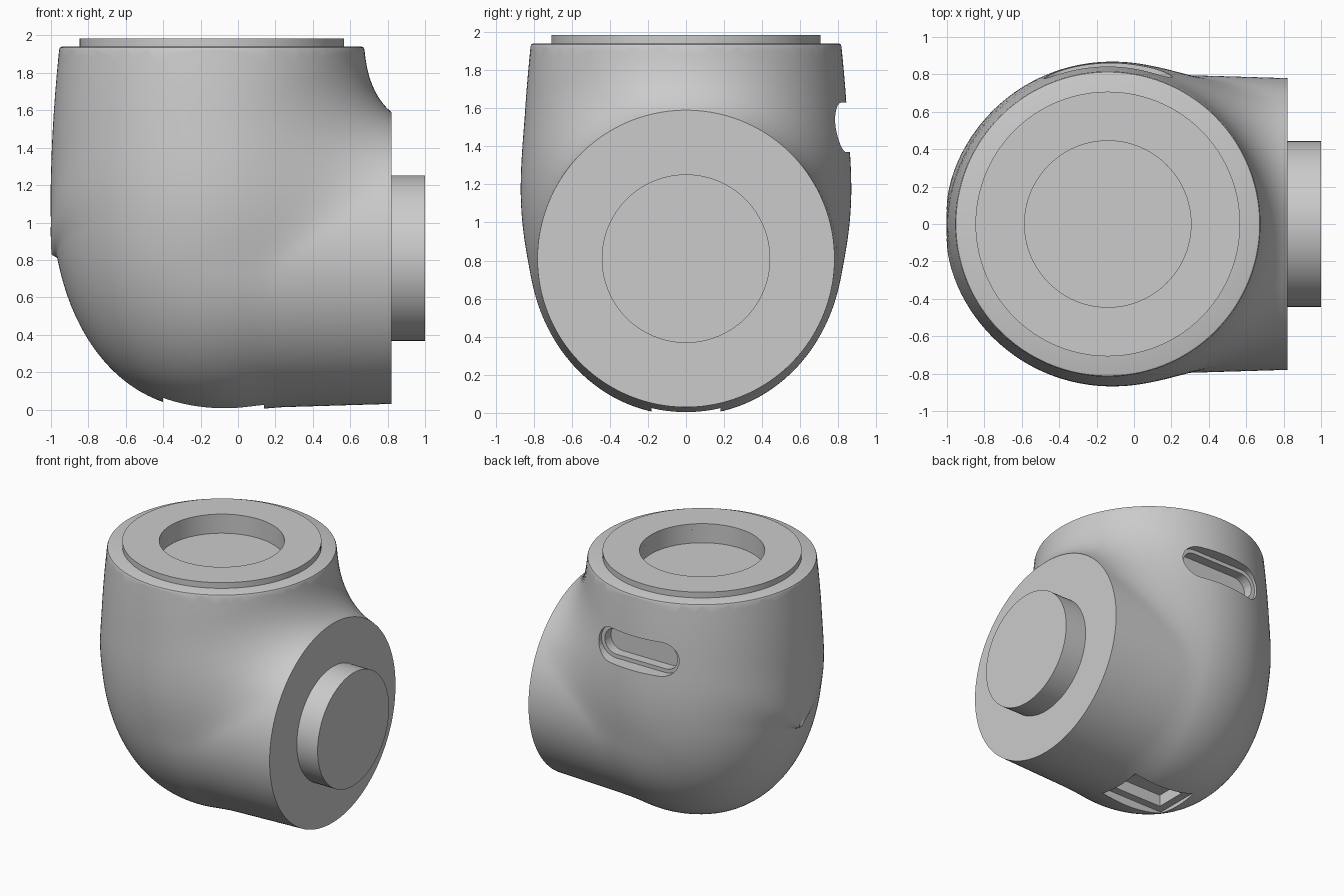
import bpy, bmesh, math
from mathutils import Vector, Matrix

if "Cube" in bpy.data.objects:
    bpy.data.objects.remove(bpy.data.objects["Cube"])

CX, AZ = -0.14, 0.81            # upright axis x, side neck axis height
END, NECK_R = 0.82, 0.78        # neck end plane and radius
RIM = 1.925                     # height where the rim starts to round over

grey = bpy.data.materials.new("grey")
grey.diffuse_color = (0.60, 0.60, 0.60, 1)
grey.use_nodes = True
grey.node_tree.nodes["Principled BSDF"].inputs["Base Color"].default_value = grey.diffuse_color


def shade(ob, angle=30):
    bpy.ops.object.select_all(action='DESELECT')
    ob.select_set(True)
    bpy.context.view_layer.objects.active = ob
    bpy.ops.object.shade_smooth_by_angle(angle=math.radians(angle))


def finish(name, bm, smooth=True):
    bmesh.ops.recalc_face_normals(bm, faces=bm.faces[:])
    me = bpy.data.meshes.new(name)
    bm.to_mesh(me)
    bm.free()
    ob = bpy.data.objects.new(name, me)
    bpy.context.collection.objects.link(ob)
    me.materials.append(grey)
    if smooth:
        shade(ob)
    return ob


def bridge(bm, a, b):
    """Quads between two closed vertex loops of equal length."""
    for i in range(len(a)):
        n = (i + 1) % len(a)
        bm.faces.new((a[i], a[n], b[n], b[i]))


def prism(name, outline, to_world, lo, hi):
    bm = bmesh.new()
    a, b = ([bm.verts.new(to_world(u, v, w)) for u, v in outline] for w in (lo, hi))
    bridge(bm, a, b)
    bm.faces.new(a[::-1])
    bm.faces.new(b)
    return finish(name, bm, False)


def cut(ob, cutter):
    """Subtract the cutter, using the first solver that keeps the part whole."""
    cutter.hide_render = True
    size, count = ob.dimensions.copy(), len(ob.data.polygons)
    for solver in ('EXACT', 'MANIFOLD', 'FLOAT'):
        backup = ob.data.copy()
        m = ob.modifiers.new("cut", 'BOOLEAN')
        m.operation, m.solver, m.object = 'DIFFERENCE', solver, cutter
        bpy.context.view_layer.objects.active = ob
        bpy.ops.object.modifier_apply(modifier=m.name)
        bpy.context.view_layer.update()
        if len(ob.data.polygons) > 0.8 * count and (ob.dimensions - size).length < 0.1:
            break
        ob.data = backup
    bpy.data.objects.remove(cutter)


# Body shape: domed upright barrel blended into a sideways neck
def barrel(x, y, z):
    r = math.hypot(x - CX, y)
    if z > 1.2:
        return r - 0.86 + 0.045 * ((z - 1.2) / 0.74) ** 1.7
    n = (r / 0.86) ** 2.2 + ((1.2 - z) / 1.2) ** 2.2
    return (n ** (1 / 2.2) - 1) * 0.86


def blend(a, b, k):
    h = max(k - abs(a - b), 0)
    return min(a, b) - h * h / (4 * k)


def meridian(theta):
    """Blend width and neck offset that keep the neck end circular."""
    s, c = math.sin(theta), math.cos(theta)
    t = min(max(s + 0.1, 0), 1)
    k = 0.06 + 0.34 * t * t * (3 - 2 * t)
    a = barrel(END, NECK_R * c, AZ + NECK_R * s)
    b = 0.0
    for _ in range(30):
        b = max(k - abs(a - b), 0) ** 2 / (4 * k)
    return k, b


def field(p, k, b0):
    x, y, z = p
    neck = math.hypot(min(x, 0), y, z - AZ) - NECK_R - 0.03 * (END - max(x, 0)) + b0
    return max(blend(barrel(x, y, z), neck, k), x - END, z - 2.15)


def body():
    centre = Vector((CX, 0, AZ))
    bm = bmesh.new()
    N, M = 144, 84
    al0 = math.atan2(NECK_R, END - CX)

    def hit(d, k, b0):
        lo, hi = 0.0, 2.5
        for _ in range(20):
            mid = (lo + hi) / 2
            if field(centre + d * mid, k, b0) < 0:
                lo = mid
            else:
                hi = mid
        return bm.verts.new(centre + d * lo)

    # loops run from the neck end around to the far side of the barrel
    rings = [[] for _ in range(M)]
    for j in range(N):
        th = 2 * math.pi * (j + 0.5) / N
        c, s = math.cos(th), math.sin(th)
        k, b0 = meridian(th)
        rings[0].append(bm.verts.new((END, NECK_R * c, AZ + NECK_R * s)))
        for i in range(1, M):
            al = al0 + (math.pi - al0) * i / M
            rings[i].append(hit(Vector((math.cos(al), math.sin(al) * c, math.sin(al) * s)), k, b0))
    for a, b in zip(rings, rings[1:]):
        bridge(bm, a, b)
    pole = hit(Vector((-1, 0, 0)), 0.1, 0)
    for j in range(N):
        bm.faces.new((rings[-1][j], rings[-1][(j + 1) % N], pole))
    bm.faces.new(rings[0][::-1])                      # flat neck end

    # trim the open top
    high = [f for f in bm.faces if max(v.co.z for v in f.verts) > RIM - 0.05]
    bmesh.ops.triangulate(bm, faces=high)
    bmesh.ops.bisect_plane(bm, geom=bm.verts[:] + bm.edges[:] + bm.faces[:], dist=1e-5,
                           plane_co=(0, 0, RIM), plane_no=(0, 0, 1), clear_outer=True)
    bmesh.ops.remove_doubles(bm, verts=[v for v in bm.verts if v.is_boundary], dist=2e-4)
    loop = sorted((v for v in bm.verts if v.is_boundary),
                  key=lambda v: math.atan2(v.co.y, v.co.x - CX))

    # rounded rim, flat top and round recess
    def inner(r, z):
        out = []
        for v in loop:
            a = math.atan2(v.co.y, v.co.x - CX)
            out.append(bm.verts.new((CX + r * math.cos(a), r * math.sin(a), z)))
        return out

    last = loop
    for r, z in ((0.812, 1.936), (0.803, 1.94), (0.445, 1.94), (0.445, 1.835)):
        ring = inner(r, z)
        bridge(bm, last, ring)
        last = ring
    bm.faces.new(last)
    return finish("body", bm)


def stadium(half, r, n=16):
    pts = []
    for s, a0 in ((1, -90), (-1, 90)):
        for i in range(n + 1):
            a = math.radians(a0 + 180 * i / n)
            pts.append((s * (half - r) + r * math.cos(a), r * math.sin(a)))
    return pts


def rect(w, d):
    return [(-w, -d), (w, -d), (w, d), (-w, d)]


shell = body()
bpy.context.view_layer.update()

# stepped slot in the back
back = lambda u, v, w: (CX + u, w, 1.5 + v)
cut(shell, prism("slot_lip_cutter", stadium(0.345, 0.13), back, 0.755, 1.0))
cut(shell, prism("slot_cutter", stadium(0.315, 0.10), back, 0.68, 1.0))

# stepped window underneath
under = lambda u, v, w: (CX + 0.01 + u, v, w)
cut(shell, prism("window_lip_cutter", rect(0.27, 0.18), under, -0.1, 0.07))
cut(shell, prism("window_cutter", rect(0.21, 0.12), under, -0.1, 0.16))
shade(shell)

# raised collar around the recess
bm = bmesh.new()
loops = [[bm.verts.new((CX + r * math.cos(math.tau * i / 96), r * math.sin(math.tau * i / 96), z))
          for i in range(96)]
         for r, z in ((0.445, 1.94), (0.7075, 1.94), (0.7075, 1.985), (0.445, 1.985))]
for i in range(4):
    bridge(bm, loops[i], loops[(i + 1) % 4])
finish("top_collar", bm)

# round plug on the neck end
bm = bmesh.new()
bmesh.ops.create_cone(bm, cap_ends=True, segments=96, radius1=0.4425, radius2=0.4425, depth=0.18,
                      matrix=Matrix.Translation((0.91, 0, AZ)) @ Matrix.Rotation(math.pi / 2, 4, 'Y'))
finish("side_plug", bm)
